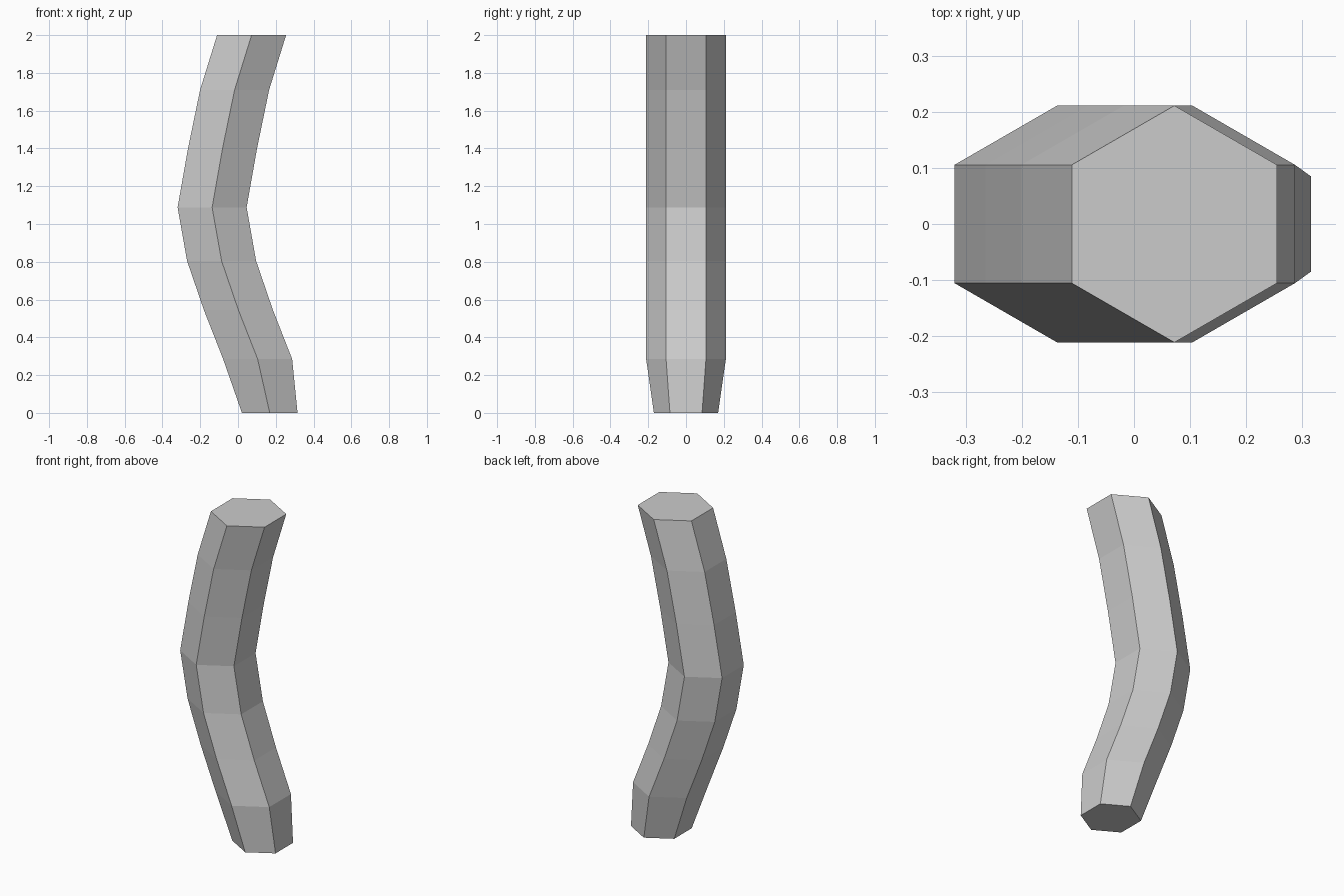
import bpy, bmesh
from math import pi, sin, cos

if "Cube" in bpy.data.objects:
    bpy.data.objects.remove(bpy.data.objects["Cube"])

# Spine of the bent stem: height, centre x, radius
SPINE = [(0.0, 0.168, 0.170), (0.285, 0.104, 0.211), (0.545, 0.002, 0.211),
         (0.805, -0.087, 0.211), (1.088, -0.137, 0.211), (1.40, -0.082, 0.211),
         (1.71, -0.018, 0.211), (2.0, 0.072, 0.211)]
SIDES = 6

bm = bmesh.new()

# Horizontal hexagonal rings, with corners pointing to front and back
rings = []
for z, cx, r in SPINE:
    angles = [pi / 2 + 2 * pi * i / SIDES for i in range(SIDES)]
    rings.append([bm.verts.new((cx + r * cos(a), r * sin(a), z)) for a in angles])

# Side walls
for low, high in zip(rings, rings[1:]):
    for i in range(SIDES):
        j = (i + 1) % SIDES
        bm.faces.new((low[i], low[j], high[j], high[i]))

# End caps
bm.faces.new(rings[0][::-1])
bm.faces.new(rings[-1])

mesh = bpy.data.meshes.new("bent_stem")
bm.to_mesh(mesh)
bm.free()
stem = bpy.data.objects.new("bent_stem", mesh)
bpy.context.collection.objects.link(stem)
